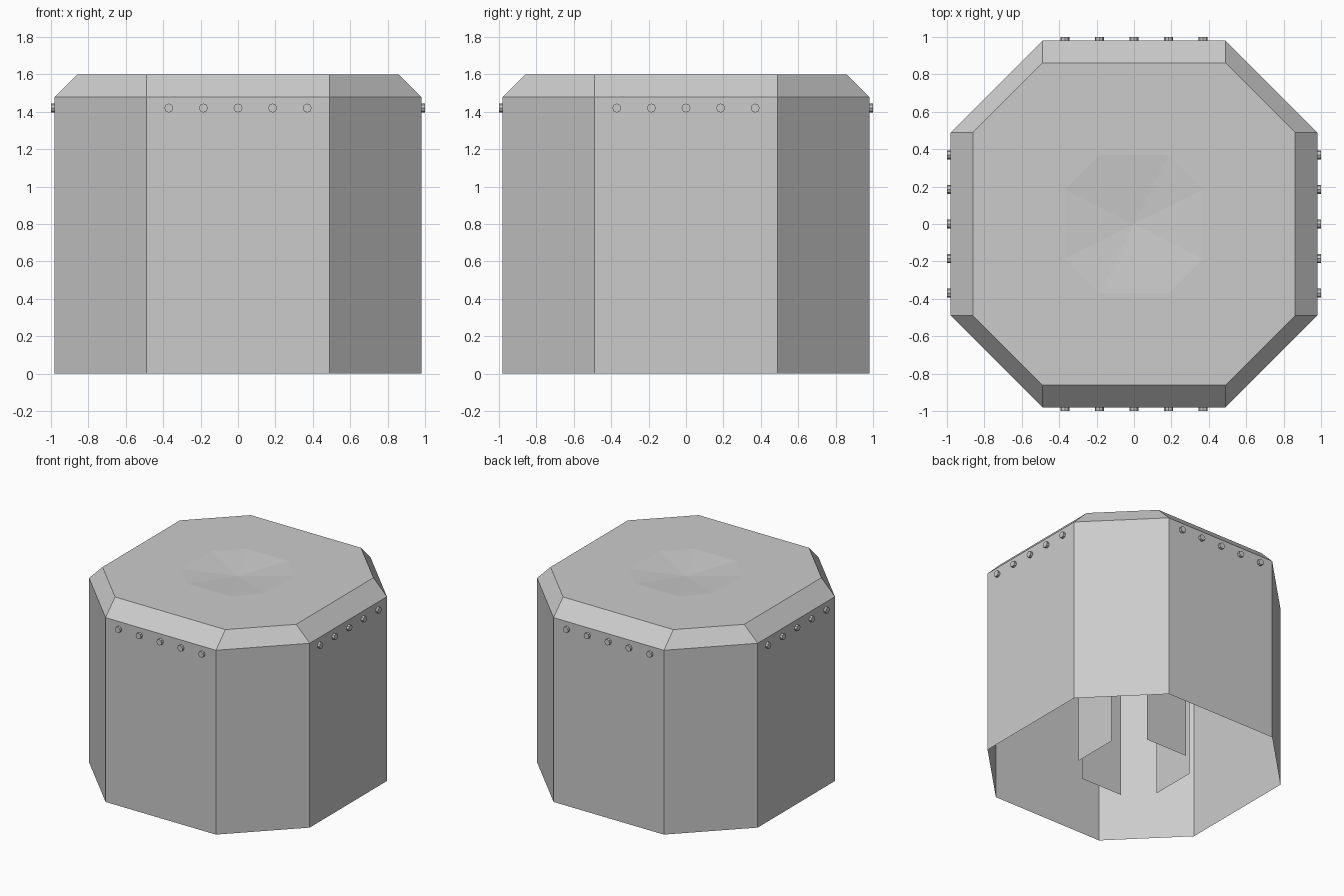
import bpy, bmesh, math
from mathutils import Matrix

if "Cube" in bpy.data.objects:
    bpy.data.objects.remove(bpy.data.objects["Cube"])


def octagon(half, corner, z):
    pts = []
    for i in range(4):
        c, s = round(math.cos(i * math.pi / 2)), round(math.sin(i * math.pi / 2))
        for x, y in ((half, -corner), (half, corner)):
            pts.append((c * x - s * y, s * x + c * y, z))
    return pts


def make_object(name, bm):
    mesh = bpy.data.meshes.new(name)
    bm.to_mesh(mesh)
    bm.free()
    obj = bpy.data.objects.new(name, mesh)
    bpy.context.collection.objects.link(obj)
    return obj


# Open-bottomed octagonal shell: walls, bevelled rim, flat top, shallow central dip
bm = bmesh.new()
rings = [[bm.verts.new(p) for p in octagon(*r)] for r in
         ((0.98, 0.49, 0), (0.98, 0.49, 1.48), (0.86, 0.49, 1.6), (0.37, 0.185, 1.6))]
for low, high in zip(rings, rings[1:]):
    for i in range(8):
        j = (i + 1) % 8
        bm.faces.new((low[i], low[j], high[j], high[i]))
centre = bm.verts.new((0, 0, 1.57))
for i in range(8):
    bm.faces.new((rings[-1][i], rings[-1][(i + 1) % 8], centre))
make_object("octagonal_shell", bm)

# Four inner support panels, on alternate sides of a small octagon
bm = bmesh.new()
low = [bm.verts.new(p) for p in octagon(0.37, 0.185, 0)]
high = [bm.verts.new(p) for p in octagon(0.37, 0.185, 1.598)]
for i in range(0, 8, 2):
    bm.faces.new((low[i], low[i + 1], high[i + 1], high[i]))
make_object("inner_support_panels", bm)

# Row of five rivets on each of the four main sides
bm = bmesh.new()
for side in range(4):
    turn = Matrix.Rotation(side * math.pi / 2, 4, 'Z')
    for k in range(-2, 3):
        place = Matrix.Translation((0.985, k * 0.185, 1.42)) @ Matrix.Rotation(math.pi / 2, 4, 'Y')
        bmesh.ops.create_cone(bm, cap_ends=True, segments=8, radius1=0.024,
                              radius2=0.024, depth=0.03, matrix=turn @ place)
make_object("rim_rivets", bm)
